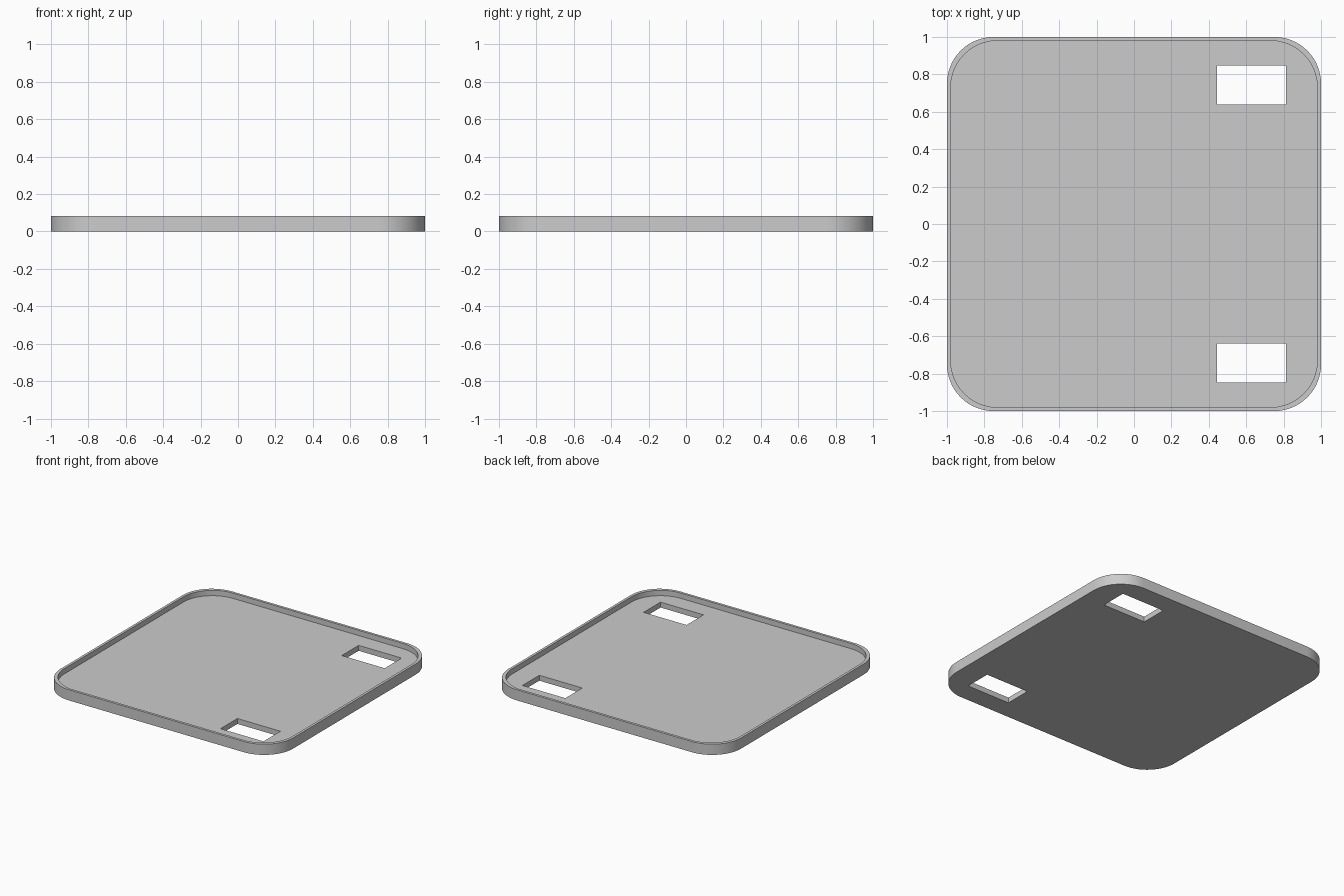
import bpy, bmesh
from math import sin, cos, pi, radians

if "Cube" in bpy.data.objects:
    bpy.data.objects.remove(bpy.data.objects["Cube"])

HEIGHT, FLOOR, RIM, RADIUS = 0.083, 0.042, 0.02, 0.25


def prism(name, outline, z0, z1):
    """Extrude a flat outline from z0 to z1."""
    bm = bmesh.new()
    base = bm.faces.new([bm.verts.new((x, y, z0)) for x, y in outline])
    top = bmesh.ops.extrude_face_region(bm, geom=[base])["geom"]
    bmesh.ops.translate(bm, vec=(0, 0, z1 - z0),
                        verts=[v for v in top if isinstance(v, bmesh.types.BMVert)])
    bmesh.ops.recalc_face_normals(bm, faces=bm.faces)
    mesh = bpy.data.meshes.new(name)
    bm.to_mesh(mesh)
    bm.free()
    obj = bpy.data.objects.new(name, mesh)
    bpy.context.collection.objects.link(obj)
    return obj


def rounded_square(half, radius, steps=16):
    pts = []
    for q, (sx, sy) in enumerate([(1, 1), (-1, 1), (-1, -1), (1, -1)]):
        for i in range(steps + 1):
            a = (q + i / steps) * pi / 2
            pts.append((sx * (half - radius) + radius * cos(a),
                        sy * (half - radius) + radius * sin(a)))
    return pts


# Tray body
tray = prism("tray", rounded_square(1, RADIUS), 0, HEIGHT)

# Shallow recess, then two mirrored rectangular slots through the floor
cutters = [prism("recess_cutter", rounded_square(1 - RIM, RADIUS), FLOOR, HEIGHT + 0.1)]
for side in (1, -1):
    slot = [(x, side * y) for x, y in
            [(0.443, 0.64), (0.812, 0.64), (0.812, 0.847), (0.443, 0.847)]]
    cutters.append(prism("slot_cutter", slot, -0.1, HEIGHT + 0.1))

bpy.context.view_layer.objects.active = tray
tray.select_set(True)
for cutter in cutters:
    cutter.hide_render = True
    mod = tray.modifiers.new("cut", 'BOOLEAN')
    mod.operation, mod.solver, mod.object = 'DIFFERENCE', 'EXACT', cutter
    bpy.ops.object.modifier_apply(modifier=mod.name)
    bpy.data.objects.remove(cutter)

# Smooth round corners, crisp rim and slots
bpy.ops.object.shade_smooth_by_angle(angle=radians(30))
